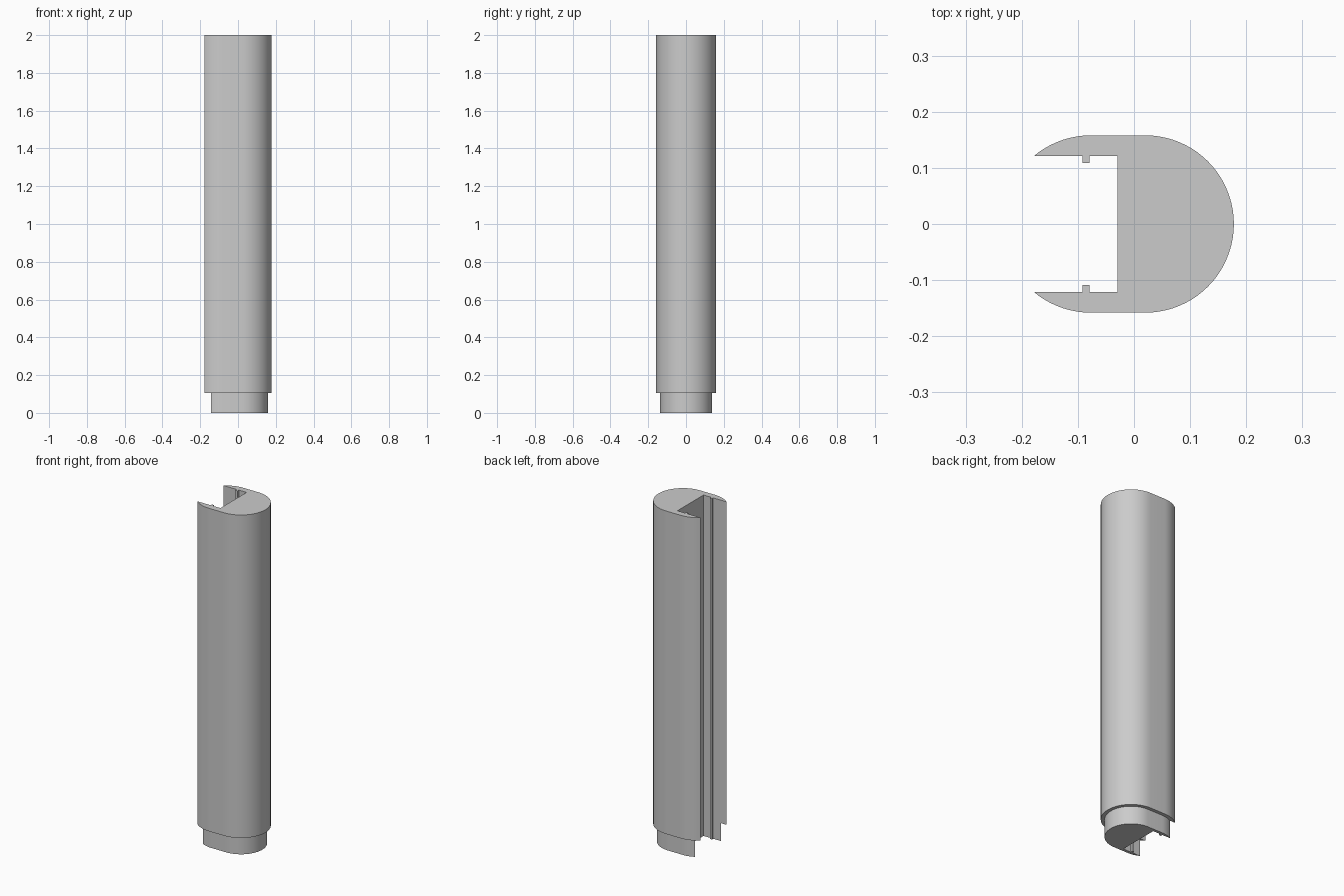
import bpy
import bmesh
from math import sin, cos, pi

cube = bpy.data.objects.get("Cube")
if cube:
    bpy.data.objects.remove(cube, do_unlink=True)

grey = bpy.data.materials.new("plain grey")
grey.use_nodes = True
grey.diffuse_color = (0.6, 0.6, 0.6, 1)
grey.node_tree.nodes["Principled BSDF"].inputs["Base Color"].default_value = (0.6, 0.6, 0.6, 1)


def stadium(radius, right=0.02, left=-0.077, steps=40):
    """Outline of two half circles joined by straight sides."""
    points = []
    for centre, start in ((right, -pi / 2), (left, pi / 2)):
        for i in range(steps + 1):
            a = start + pi * i / steps
            points.append((centre + radius * cos(a), radius * sin(a)))
    return points


def loft(name, sections):
    """Closed solid through matching outlines, each given with its height."""
    bm = bmesh.new()
    rings = [[bm.verts.new((x, y, z)) for x, y in outline] for outline, z in sections]
    count = len(rings[0])
    for low, high in zip(rings, rings[1:]):
        for i in range(count):
            j = (i + 1) % count
            bm.faces.new((low[i], low[j], high[j], high[i]))
    bm.faces.new(rings[0][::-1])
    bm.faces.new(rings[-1])
    bmesh.ops.recalc_face_normals(bm, faces=bm.faces)
    mesh = bpy.data.meshes.new(name)
    bm.to_mesh(mesh)
    bm.free()
    mesh.materials.append(grey)
    obj = bpy.data.objects.new(name, mesh)
    bpy.context.collection.objects.link(obj)
    return obj


# Rounded column with a narrower foot
foot, shaft = stadium(0.138), stadium(0.158)
column = loft("slotted_column", [(foot, 0), (foot, 0.105), (shaft, 0.105), (shaft, 2)])

# Slot cutter, notched so that a thin rib stays on each slot wall
wall, rib = 0.121, 0.109
half = [(-0.3, wall), (-0.092, wall), (-0.092, rib),
        (-0.079, rib), (-0.079, wall), (-0.029, wall)]
slot = [(x, -y) for x, y in half] + half[::-1]
cutter = loft("slot_cutter", [(slot, -0.1), (slot, 2.1)])
cutter.hide_render = True

cut = column.modifiers.new("slot", 'BOOLEAN')
cut.operation = 'DIFFERENCE'
cut.solver = 'EXACT'
cut.object = cutter

bpy.ops.object.select_all(action='DESELECT')
column.select_set(True)
bpy.context.view_layer.objects.active = column
bpy.ops.object.modifier_apply(modifier=cut.name)
bpy.data.objects.remove(cutter, do_unlink=True)
bpy.ops.object.shade_smooth_by_angle(angle=pi / 6)
